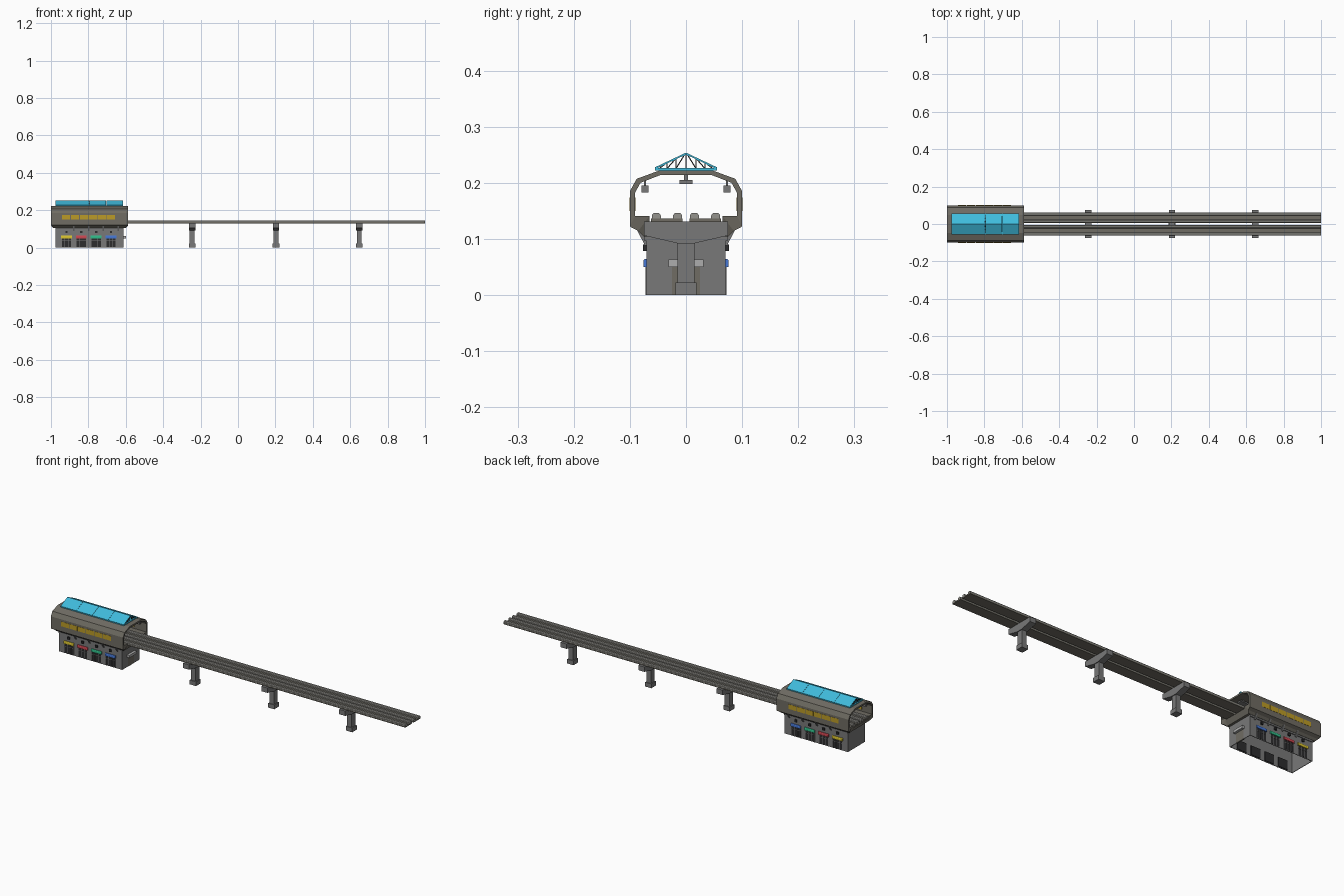
import bpy, bmesh, math

if "Cube" in bpy.data.objects:
    bpy.data.objects.remove(bpy.data.objects["Cube"])

def material(name, r, g, b):
    m = bpy.data.materials.new(name)
    m.diffuse_color = (r, g, b, 1)
    m.use_nodes = True
    m.node_tree.nodes["Principled BSDF"].inputs["Base Color"].default_value = m.diffuse_color
    return m

OLIVE = material("olive_grey", 0.16, 0.15, 0.125)
STONE = material("stone", 0.19, 0.19, 0.19)
LIGHT = material("light_grey", 0.42, 0.42, 0.42)
RAIL = material("rail_grey", 0.30, 0.295, 0.27)
DARK = material("dark", 0.025, 0.025, 0.027)
CYAN = material("cyan_glass", 0.05, 0.50, 0.72)
YELLOW = material("window_yellow", 0.50, 0.33, 0.02)
SHOP_COLOURS = [material("awning_yellow", 0.70, 0.55, 0.03),
                material("awning_red", 0.60, 0.06, 0.08),
                material("awning_green", 0.03, 0.50, 0.25),
                material("awning_blue", 0.06, 0.18, 0.65)]

def finish(name, bm, mat):
    bmesh.ops.recalc_face_normals(bm, faces=bm.faces)
    me = bpy.data.meshes.new(name)
    bm.to_mesh(me)
    bm.free()
    if mat:
        me.materials.append(mat)
    ob = bpy.data.objects.new(name, me)
    bpy.context.collection.objects.link(ob)
    return ob

def extrude(name, profile, x0, x1, mat=None):
    """Closed (y, z) profile extruded along x."""
    bm = bmesh.new()
    a = [bm.verts.new((x0, y, z)) for y, z in profile]
    b = [bm.verts.new((x1, y, z)) for y, z in profile]
    bm.faces.new(a)
    bm.faces.new(b)
    n = len(a)
    for i in range(n):
        j = (i + 1) % n
        bm.faces.new((a[i], a[j], b[j], b[i]))
    return finish(name, bm, mat)

def box(name, x0, x1, y0, y1, z0, z1, mat=None):
    return extrude(name, [(y0, z0), (y1, z0), (y1, z1), (y0, z1)], x0, x1, mat)

def bar(name, p, q, w, x0, x1, mat):
    """Straight strut between two (y, z) points."""
    dy, dz = q[0] - p[0], q[1] - p[1]
    l = math.hypot(dy, dz)
    ny, nz = -dz / l * w / 2, dy / l * w / 2
    return extrude(name, [(p[0] + ny, p[1] + nz), (q[0] + ny, q[1] + nz),
                          (q[0] - ny, q[1] - nz), (p[0] - ny, p[1] - nz)], x0, x1, mat)

def mirrored(half):
    return half + [(-y, z) for y, z in reversed(half)]

# Station hall: open-ended tube with a thick floor and platform edges
outer = mirrored([(0.075, 0.104), (0.085, 0.114), (0.10, 0.122),
                  (0.10, 0.185), (0.088, 0.207), (0.047, 0.222)])
inner = mirrored([(0.065, 0.129), (0.065, 0.141), (0.091, 0.141),
                  (0.091, 0.182), (0.081, 0.20), (0.045, 0.214)])
HX0, HX1 = -1.0, -0.587
bm = bmesh.new()
rings = []
for x, s in ((HX0, 1), (HX1, -1)):
    for loop in (outer, inner):
        rings.append([bm.verts.new((x + s * (0.014 if z < 0.11 else 0.004 if z < 0.12 else 0), y, z))
                      for y, z in loop])
n = len(outer)
for i in range(n):
    j = (i + 1) % n
    for a, b in ((0, 1), (2, 3), (0, 2), (1, 3)):
        bm.faces.new((rings[a][i], rings[a][j], rings[b][j], rings[b][i]))
finish("station_hall", bm, OLIVE)

# Hall windows on both sides
for s in (-1, 1):
    for i in range(6):
        x = -0.942 + i * 0.048
        box("hall_window", x, x + 0.045, s * 0.090, s * 0.101, 0.15, 0.174, YELLOW)

# Hanging light strips in the hall
for s in (-1, 1):
    box("side_light_strip", -0.98, -0.61, s * 0.067, s * 0.079, 0.183, 0.195, STONE)
    for x in (-0.96, -0.80, -0.635):
        box("side_light_stem", x, x + 0.008, s * 0.071, s * 0.075, 0.194, 0.208, STONE)
box("centre_light_strip", -0.98, -0.61, -0.012, 0.012, 0.198, 0.205, STONE)
for x in (-0.96, -0.80, -0.635):
    box("centre_light_stem", x, x + 0.008, -0.004, 0.004, 0.204, 0.216, STONE)

# Skylight: sloped glass panels over trusses
SX0, SX1, EAVE, RIDGE = -0.976, -0.614, (0.055, 0.226), (0.0, 0.252)
panel = (SX1 - SX0) / 4
for s in (-1, 1):
    for i in range(4):
        x = SX0 + i * panel
        bar("skylight_panel", (s * EAVE[0], EAVE[1]), RIDGE, 0.003,
            x + 0.0005, x + panel - 0.0005, CYAN)
box("skylight_base", SX0, SX1, -0.055, 0.055, 0.2215, 0.226, CYAN)

def slope(y):
    return RIDGE[1] - abs(y) / EAVE[0] * (RIDGE[1] - EAVE[1])

for k in range(5):
    x = SX0 + 0.003 + k * (SX1 - SX0 - 0.010) / 4
    for s in (-1, 1):
        for a, b in ((0.018, 0.002), (0.018, 0.018), (0.034, 0.018), (0.034, 0.034), (0.048, 0.034)):
            bar("truss_strut", (s * a, 0.225), (s * b, slope(b)), 0.002, x, x + 0.004, DARK)
    box("truss_post", x, x + 0.004, -0.001, 0.001, 0.225, 0.251, DARK)

# Station base: hollow block open underneath
BX0, BX1, BY = -0.975, -0.613, 0.070
base = box("station_base", BX0, BX1, -BY, BY, 0.0, 0.106, STONE)
bm = bmesh.new()
bm.from_mesh(base.data)
bmesh.ops.delete(bm, geom=[f for f in bm.faces if f.calc_center_median().z < 0.001],
                 context='FACES')
bm.to_mesh(base.data)
bm.free()
solid = base.modifiers.new("wall_thickness", 'SOLIDIFY')
solid.thickness = 0.004
solid.offset = -1
for s in (-1, 1):
    box("base_cornice", BX0, BX1, s * 0.069, s * 0.074, 0.096, 0.106, STONE)

# Shops, awnings, lamps and brackets along both sides
for i, colour in enumerate(SHOP_COLOURS):
    cx = -0.917 + i * 0.0793
    for s in (-1, 1):
        box("shop_front", cx - 0.026, cx + 0.026, s * 0.063, s * 0.0705, 0.003, 0.05, DARK)
        for dx in (-0.026, -0.009, 0.009, 0.026):
            box("shop_mullion", cx + dx - 0.001, cx + dx + 0.001, s * 0.069, s * 0.0718, 0.0, 0.05, STONE)
        box("shop_transom", cx - 0.026, cx + 0.026, s * 0.069, s * 0.0718, 0.036, 0.038, STONE)
        extrude("shop_awning", [(s * 0.069, 0.05), (s * 0.076, 0.05), (s * 0.076, 0.061),
                                (s * 0.074, 0.064), (s * 0.069, 0.064)],
                cx - 0.029, cx + 0.029, colour)
        box("wall_lamp", cx - 0.006, cx + 0.006, s * 0.069, s * 0.077, 0.078, 0.09, DARK)
        extrude("hall_bracket", [(s * 0.069, 0.088), (s * 0.073, 0.088),
                                 (s * 0.088, 0.117), (s * 0.069, 0.117)],
                cx + 0.035, cx + 0.043, STONE)

# End entrance with canopy
box("end_door", BX1 - 0.006, BX1 + 0.001, -0.025, 0.025, 0.0, 0.05, OLIVE)
box("end_canopy", BX1 - 0.002, BX1 + 0.013, -0.031, 0.031, 0.05, 0.063, LIGHT)

# Two track beams, each with a deck and paired rails
for s in (-1, 1):
    c = s * 0.034
    box("track_deck", -0.998, 1.0, c - 0.028, c + 0.028, 0.130, 0.136, OLIVE)
    for d in (-1, 1):
        r = c + d * 0.019
        extrude("track_rail", [(r - 0.008, 0.135), (r + 0.008, 0.135), (r + 0.008, 0.142),
                               (r + 0.005, 0.146), (r - 0.005, 0.146), (r - 0.008, 0.142)],
                -0.998, 1.0, RAIL)

# Pillars with feet and tapered crossheads
cap = mirrored([(0.015, 0.092), (0.075, 0.106), (0.075, 0.131)])
for x in (-0.245, 0.203, 0.648):
    box("pillar_foot", x - 0.018, x + 0.018, -0.019, 0.019, 0.0, 0.022, STONE)
    box("pillar_column", x - 0.013, x + 0.013, -0.015, 0.015, 0.02, 0.095, STONE)
    extrude("pillar_crosshead", cap, x - 0.017, x + 0.017, STONE)
